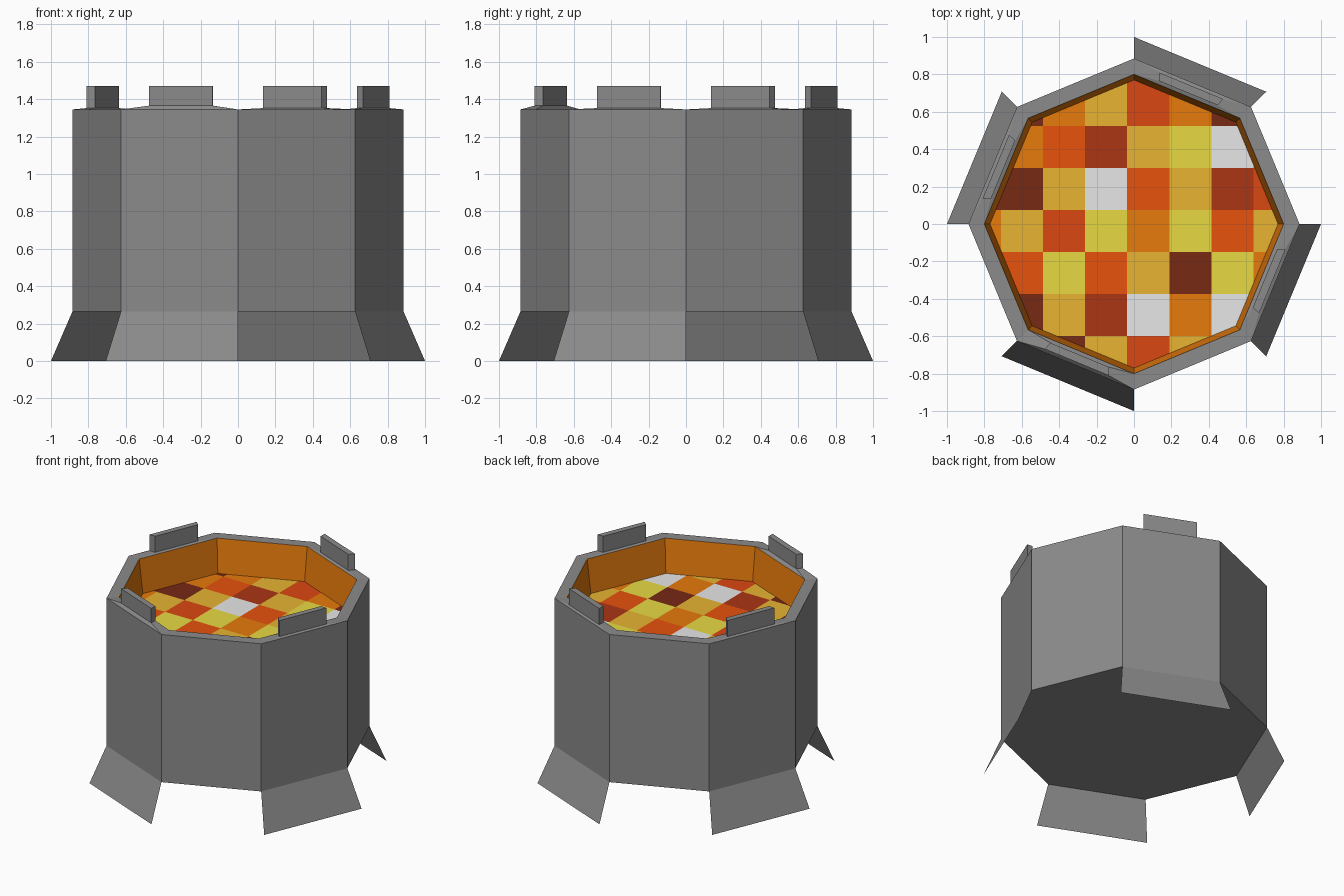
import bpy, bmesh, math
from mathutils import Vector

if "Cube" in bpy.data.objects:
    bpy.data.objects.remove(bpy.data.objects["Cube"])


def material(name, rgb):
    m = bpy.data.materials.new(name)
    lin = [(c / 255 / 12.92 if c < 11 else ((c / 255 + 0.055) / 1.055) ** 2.4) for c in rgb]
    m.diffuse_color = (*lin, 1)
    m.use_nodes = True
    m.node_tree.nodes["Principled BSDF"].inputs["Base Color"].default_value = m.diffuse_color
    return m


GREY = material("stone grey", (139, 139, 139))
TILES = {
    "o": material("orange", (255, 136, 15)),
    "g": material("gold", (255, 198, 56)),
    "y": material("yellow", (255, 240, 74)),
    "R": material("red orange", (255, 92, 15)),
    "r": material("rust", (219, 71, 18)),
    "b": material("brick brown", (171, 54, 20)),
    "d": material("dark brown", (120, 41, 20)),
    "w": material("white", (255, 255, 255)),
}


def corner(k, r, z):
    a = math.radians(45 * k)
    return Vector((r * math.cos(a), r * math.sin(a), z))


def finish(name, bm, mats):
    bmesh.ops.remove_doubles(bm, verts=bm.verts, dist=1e-5)
    me = bpy.data.meshes.new(name)
    bm.to_mesh(me)
    bm.free()
    for m in mats:
        me.materials.append(m)
    ob = bpy.data.objects.new(name, me)
    bpy.context.collection.objects.link(ob)
    return ob


def face(bm, pts):
    return bm.faces.new([bm.verts.new(p) for p in pts])


R_OUT, R_IN, R_FLOOR, R_FOOT = 0.885, 0.80, 0.77, 1.0
Z_BASE, Z_RIM, Z_FLOOR, Z_TOP = 0.265, 1.345, 1.10, 1.47

# Drum: outer walls, underside, flat rim on the plain sides
bm = bmesh.new()
for k in range(8):
    face(bm, [corner(k, R_OUT, Z_BASE), corner(k + 1, R_OUT, Z_BASE),
              corner(k + 1, R_OUT, Z_RIM), corner(k, R_OUT, Z_RIM)])
    if k % 2 == 0:
        face(bm, [corner(k, R_OUT, Z_RIM), corner(k + 1, R_OUT, Z_RIM),
                  corner(k + 1, R_IN, Z_RIM), corner(k, R_IN, Z_RIM)])
face(bm, [corner(-k, R_OUT, Z_BASE) for k in range(8)])
finish("drum", bm, [GREY])

# Rim with a raised block, and flared foot, on every second side
for k in (1, 3, 5, 7):
    a = math.radians(45 * k + 22.5)
    n = Vector((math.cos(a), math.sin(a), 0))
    t = Vector((-n.y, n.x, 0))
    zb = 1.365 if k == 5 else 1.352
    rim = [corner(k, R_OUT, Z_RIM), corner(k + 1, R_OUT, Z_RIM),
           corner(k + 1, R_IN, Z_RIM), corner(k, R_IN, Z_RIM)]
    plan = [n * 0.80 - t * 0.185, n * 0.80 + t * 0.185,
            n * 0.758 + t * 0.17, n * 0.758 - t * 0.17]
    low = [p + Vector((0, 0, zb)) for p in plan]
    high = [p + Vector((0, 0, Z_TOP)) for p in plan]
    bm = bmesh.new()
    for i in range(4):
        j = (i + 1) % 4
        face(bm, [rim[i], rim[j], low[j], low[i]])
        face(bm, [low[i], low[j], high[j], high[i]])
    face(bm, high)
    finish(f"rim_block_{k}", bm, [GREY])

    bm = bmesh.new()
    face(bm, [corner(k, R_FOOT, 0), corner(k + 1, R_FOOT, 0),
              corner(k + 1, R_OUT, Z_BASE), corner(k, R_OUT, Z_BASE)])
    finish(f"flared_foot_{k}", bm, [GREY])

# Orange lining inside the rim
bm = bmesh.new()
for k in range(8):
    face(bm, [corner(k + 1, R_FLOOR, Z_FLOOR), corner(k, R_FLOOR, Z_FLOOR),
              corner(k, R_IN, Z_RIM), corner(k + 1, R_IN, Z_RIM)])
finish("lining", bm, [TILES["o"]])

# Tiled floor: octagon sliced into squares, coloured by row and column
LAYOUT = ["ddogrodd",
          "ooRbgywo",
          "ddgwRgbr",
          "ogryoyRg",
          "dRyRgdyo",
          "ddgbwoww",
          "dddgrgdd"]
STEP, X0, Y0 = 0.2247, -0.935, 0.749
bm = bmesh.new()
face(bm, [corner(k, R_FLOOR, Z_FLOOR) for k in range(8)])
for axis, start in ((0, X0), (1, Y0 - 6 * STEP)):
    for i in range(1 - axis, 9 - axis * 3):
        co, no = Vector(), Vector()
        co[axis], no[axis] = start + i * STEP, 1
        bmesh.ops.bisect_plane(bm, geom=bm.verts[:] + bm.edges[:] + bm.faces[:],
                               plane_co=co, plane_no=no)
keys = list(TILES)
for f in bm.faces:
    c = f.calc_center_median()
    col = min(7, max(0, int((c.x - X0) // STEP)))
    row = min(6, max(0, int((Y0 - c.y) // STEP)))
    f.material_index = keys.index(LAYOUT[row][col])
finish("tiled_floor", bm, list(TILES.values()))
